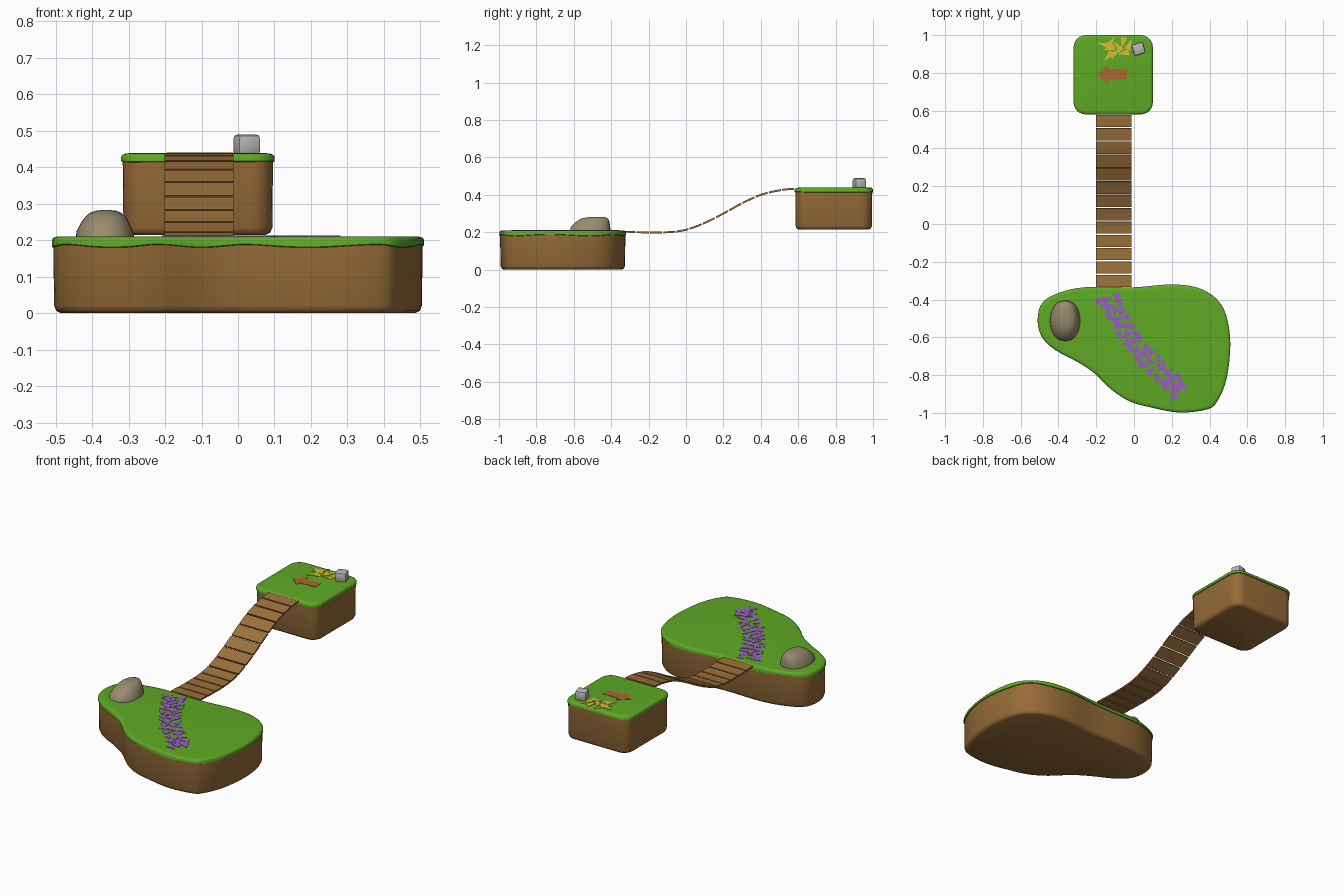
import bpy, bmesh, math, random
from mathutils import Vector, Matrix

if "Cube" in bpy.data.objects:
    bpy.data.objects.remove(bpy.data.objects["Cube"])

random.seed(4)


def material(name, r, g, b):
    m = bpy.data.materials.new(name)
    m.diffuse_color = (r, g, b, 1)
    m.use_nodes = True
    m.node_tree.nodes["Principled BSDF"].inputs["Base Color"].default_value = m.diffuse_color
    return m


GRASS = material("grass green", 0.115, 0.40, 0.018)
DIRT = material("earth brown", 0.31, 0.15, 0.04)
WOOD = material("plank brown", 0.34, 0.165, 0.045)
PURPLE = material("petal purple", 0.34, 0.10, 0.60)
YELLOW = material("petal yellow", 0.72, 0.50, 0.035)
ARROW = material("arrow clay", 0.42, 0.13, 0.035)
TAN = material("boulder tan", 0.32, 0.26, 0.16)
GREY = material("stone grey", 0.48, 0.48, 0.49)


def finish(name, bm, mat, angle=None):
    bmesh.ops.recalc_face_normals(bm, faces=bm.faces)
    me = bpy.data.meshes.new(name)
    bm.to_mesh(me)
    bm.free()
    ob = bpy.data.objects.new(name, me)
    bpy.context.collection.objects.link(ob)
    me.materials.append(mat)
    if angle:
        bpy.ops.object.select_all(action='DESELECT')
        ob.select_set(True)
        bpy.context.view_layer.objects.active = ob
        bpy.ops.object.shade_smooth_by_angle(angle=math.radians(angle))
    return ob


def catmull(a, b, c, d, t):
    return 0.5 * (2*b + (c - a)*t + (2*a - 5*b + 4*c - d)*t*t + (3*b - a - 3*c + d)*t**3)


def smooth_loop(pts, n=4):
    p = [Vector(q) for q in pts]
    k = len(p)
    return [catmull(p[i-1], p[i], p[(i+1) % k], p[(i+2) % k], j/n) for i in range(k) for j in range(n)]


def inset(loop, d):
    # loops run clockwise seen from above, so the inside is on the right
    out = []
    for i, p in enumerate(loop):
        t = (loop[(i+1) % len(loop)] - loop[i-1]).normalized()
        out.append(p + Vector((t.y, -t.x)) * d)
    return out


def loft(name, rings, mat, angle):
    bm = bmesh.new()
    vs = [[bm.verts.new(v) for v in r] for r in rings]
    n = len(vs[0])
    for a, b in zip(vs, vs[1:]):
        for i in range(n):
            bm.faces.new((a[i], a[(i+1) % n], b[(i+1) % n], b[i]))
    bm.faces.new(vs[0])
    bm.faces.new(vs[-1])
    return finish(name, bm, mat, angle)


def island(name, loop, z0, z1, wave):
    def ring(d, z, w=0):
        return [(p.x, p.y, z - w * (0.5 + 0.5*math.sin(i*0.62))) for i, p in enumerate(inset(loop, d))]
    loft(name + "_earth", [ring(.024, z0), ring(.012, z0+.006), ring(.006, z0+.02), ring(.004, z1-.015)], DIRT, 50)
    loft(name + "_grass", [ring(.006, z1-.024, wave), ring(0, z1-.021, wave), ring(0, z1-.01),
                           ring(.004, z1-.004), ring(.012, z1-.001), ring(.022, z1)], GRASS, 60)


# large island
big = smooth_loop([(-.51, -.50), (-.48, -.41), (-.37, -.355), (-.23, -.333), (0, -.335), (.19, -.32),
                   (.33, -.335), (.43, -.39), (.487, -.48), (.51, -.635), (.49, -.82), (.44, -.94),
                   (.385, -.982), (.24, -.998), (.085, -.97), (-.02, -.94), (-.116, -.88),
                   (-.21, -.79), (-.30, -.73), (-.42, -.665), (-.49, -.595)])
island("large_island", big, 0, .21, .008)

# small floating island, a rounded square
R, H, CX, CY = .065, .21, -.11, .79
small = []
for k, (sx, sy) in enumerate([(-1, 1), (1, 1), (1, -1), (-1, -1)]):
    for j in range(7):
        a = math.radians(180 - 90*k - 15*j)
        small.append(Vector((CX + sx*(H-R) + R*math.cos(a), CY + sy*(H-R) + R*math.sin(a))))
island("small_island", small, .214, .438, .002)

# plank bridge along an S curve
prof = [Vector(p) for p in [(-.45, .20), (-.335, .203), (-.22, .199), (-.1, .20), (0, .213), (.1, .25), (.2, .30),
                            (.3, .355), (.4, .40), (.5, .424), (.585, .433), (.68, .435)]]
path = [catmull(prof[i-1], prof[i], prof[i+1], prof[i+2], t/20) for i in range(1, len(prof)-2) for t in range(20)]


def height(y):
    i = max(1, next((k for k, p in enumerate(path) if p.x >= y), len(path)-1))
    a, b = path[i-1], path[i]
    return a.y + (b.y - a.y) * (y - a.x) / (b.x - a.x)


N = 13
step = (.585 + .333) / N
for k in range(N):
    ya, yb = -.333 + k*step, -.333 + (k+1)*step - .007
    bm = bmesh.new()
    secs = []
    for j in range(4):
        y = ya + (yb - ya)*j/3
        z = height(y)
        slope = (height(y+.004) - height(y-.004)) / .008
        nrm = Vector((0, -slope, 1)).normalized() * .005
        secs.append([bm.verts.new(Vector((x, y, z)) + nrm*s) for x, s in
                     [(-.202, -1), (-.012, -1), (-.012, 1), (-.202, 1)]])
    for a, b in zip(secs, secs[1:]):
        for i in range(4):
            bm.faces.new((a[i], a[(i+1) % 4], b[(i+1) % 4], b[i]))
    bm.faces.new(secs[0])
    bm.faces.new(secs[-1])
    finish(f"bridge_plank_{k+1}", bm, WOOD, 30)

# boulder: egg-shaped rings, steep at the back and sloping at the front
rings = []
for z, x0, x1, y0, y1 in [(.205, -.445, -.284, -.62, -.405), (.225, -.442, -.288, -.617, -.405),
                          (.245, -.432, -.297, -.60, -.407), (.262, -.42, -.306, -.58, -.411),
                          (.274, -.407, -.318, -.557, -.417), (.280, -.392, -.332, -.525, -.432),
                          (.282, -.375, -.35, -.495, -.455)]:
    rings.append([((x0+x1)/2 + (x1-x0)/2*math.copysign(abs(math.cos(a))**.85, math.cos(a)),
                   (y0+y1)/2 + (y1-y0)/2*math.sin(a), z) for a in [math.tau*i/28 for i in range(28)]])
loft("boulder", rings, TAN, 60)

# small bevelled stone
bm = bmesh.new()
bmesh.ops.create_cube(bm, size=1, matrix=Matrix.Translation((.024, .927, .461)) @ Matrix.Rotation(.3, 4, 'Z')
                      @ Matrix.Diagonal((.064, .062, .056, 1)))
bmesh.ops.bevel(bm, geom=bm.edges[:], offset=.011, segments=2, profile=.5, affect='EDGES')
finish("small_stone", bm, GREY, 25)


def plates(name, polys, z, mat):
    # thin painted shapes lying on the grass
    bm = bmesh.new()
    for poly in polys:
        lo = [bm.verts.new((x, y, z-.001)) for x, y in poly]
        hi = [bm.verts.new((x, y, z+.002)) for x, y in poly]
        bm.faces.new(lo)
        bm.faces.new(hi)
        n = len(poly)
        for i in range(n):
            bm.faces.new((lo[i], lo[(i+1) % n], hi[(i+1) % n], hi[i]))
    finish(name, bm, mat)


def petal(x, y, a, length, width):
    c, s = math.cos(a), math.sin(a)
    return [(x + u*c - v*s, y + u*s + v*c) for u, v in
            [(length*.55, 0), (-length*.45, width/2), (-length*.45, -width/2)]]


# arrow marker
plates("arrow_marker", [[(-.195, .79), (-.135, .843), (-.135, .82), (-.037, .82), (-.037, .765),
                         (-.135, .765), (-.135, .735)]], .438, ARROW)

# yellow petals
plates("yellow_petals", [petal(x, y, a, .065, .034) for x, y, a in
                         [(-.16, .95, 2.9), (-.12, .965, 1.0), (-.135, .89, 4.0), (-.10, .905, .6), (-.085, .94, 2.2),
                          (-.055, .905, 3.3), (-.025, .95, 1.2), (-.06, .96, 4.4), (-.13, .93, 3.4)]], .438, YELLOW)

# trail of purple petals
trail = [Vector(p) for p in [(-.14, -.385), (-.095, -.49), (-.02, -.61), (.08, -.72), (.18, -.81), (.25, -.89)]]
petals = []
for i in range(46):
    t = i/45 * 4.999
    k = int(t)
    p = trail[k].lerp(trail[k+1], t-k)
    d = (trail[k+1] - trail[k]).normalized()
    o = ((i % 3) - 1)*.035 + random.uniform(-.012, .012)
    petals.append(petal(p.x - d.y*o, p.y + d.x*o, random.uniform(0, math.tau), random.uniform(.045, .062), .04))
plates("purple_petals", petals, .21, PURPLE)
